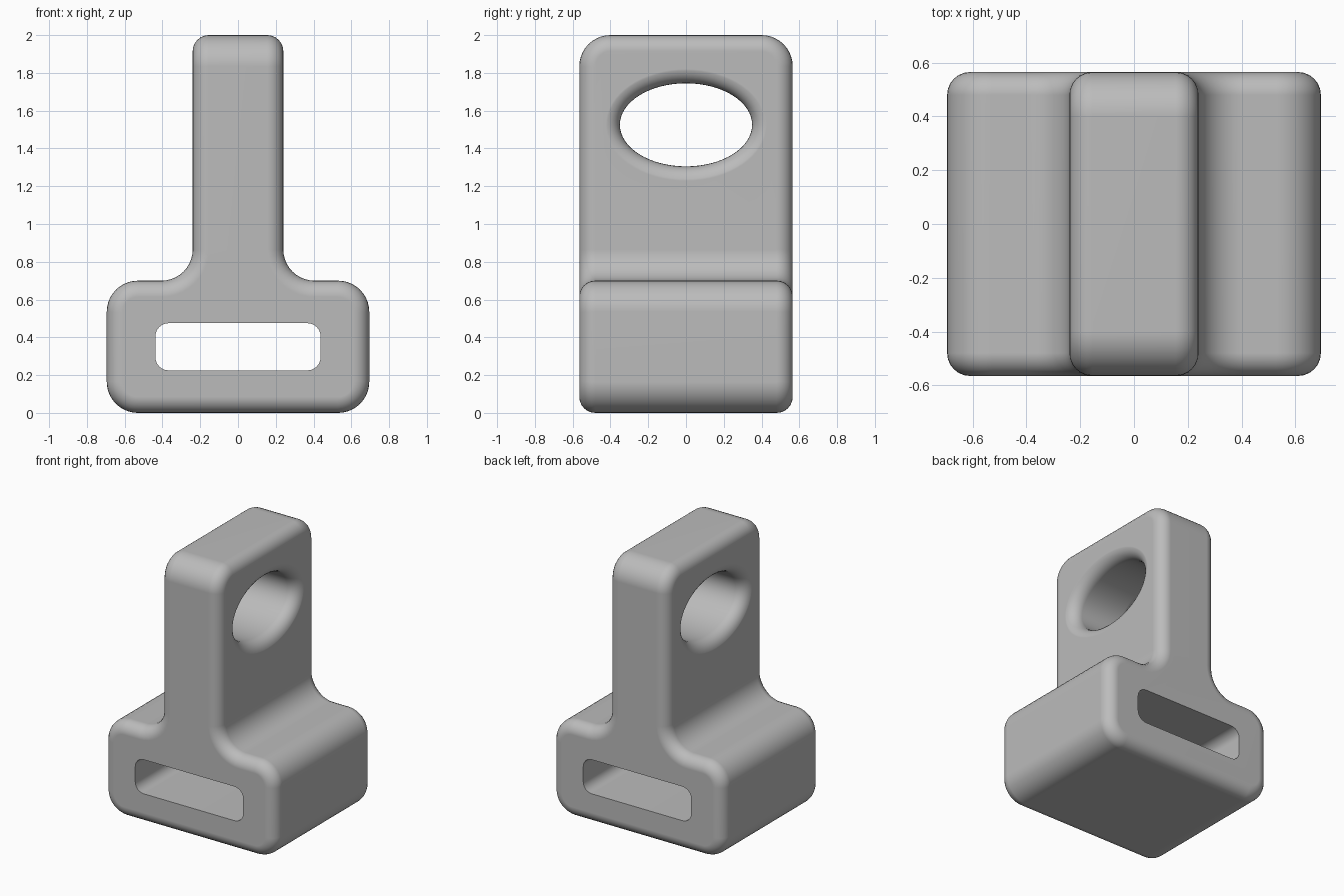
import bpy, bmesh, math

cube = bpy.data.objects.get("Cube")
if cube:
    bpy.data.objects.remove(cube, do_unlink=True)

HALF_DEPTH = 0.565   # along y
HALF_BASE = 0.695    # base half width
HALF_STEM = 0.24     # stem half width
CORNER = 0.165       # large corner radius
EDGE = 0.085         # small edge radius

grey = bpy.data.materials.new("light grey")
grey.use_nodes = True
colour = (0.5, 0.5, 0.5, 1)
grey.diffuse_color = colour
grey.node_tree.nodes["Principled BSDF"].inputs["Base Color"].default_value = colour


def make_object(name, bm):
    bmesh.ops.recalc_face_normals(bm, faces=bm.faces[:])
    mesh = bpy.data.meshes.new(name)
    bm.to_mesh(mesh)
    bm.free()
    obj = bpy.data.objects.new(name, mesh)
    mesh.materials.append(grey)
    bpy.context.collection.objects.link(obj)
    return obj


def bevel(bm, edges, radius, segments):
    bmesh.ops.bevel(bm, geom=edges, offset=radius, offset_type='OFFSET',
                    segments=segments, profile=0.5, affect='EDGES',
                    clamp_overlap=False)


def along(edge, axis):
    a, b = edge.verts
    return abs((a.co - b.co).normalized()[axis]) > 0.99


# T-shaped prism
def build_body():
    bm = bmesh.new()
    right = [(HALF_BASE, 0), (HALF_BASE, 0.7), (HALF_STEM, 0.7), (HALF_STEM, 2)]
    outline = right + [(-x, z) for x, z in reversed(right)]
    face = bm.faces.new([bm.verts.new((x, -HALF_DEPTH, z)) for x, z in outline])
    ext = bmesh.ops.extrude_face_region(bm, geom=[face])
    moved = [v for v in ext["geom"] if isinstance(v, bmesh.types.BMVert)]
    bmesh.ops.translate(bm, verts=moved, vec=(0, 2 * HALF_DEPTH, 0))
    bmesh.ops.recalc_face_normals(bm, faces=bm.faces[:])
    # Large rounds: base corners, inner fillets, front and back of the top
    top = [e for e in bm.edges if min(v.co.z for v in e.verts) > 1.9]
    large = [e for e in bm.edges if along(e, 1) and e not in top]
    large += [e for e in top if along(e, 0)]
    bevel(bm, large, CORNER, 10)
    # Small rounds on every edge that is still sharp
    bm.normal_update()
    sharp = [e for e in bm.edges
             if len(e.link_faces) == 2 and e.calc_face_angle() > math.radians(60)]
    bevel(bm, sharp, EDGE, 6)
    return make_object("bracket_body", bm)


# Rounded strap slot running front to back
def build_slot():
    bm = bmesh.new()
    bmesh.ops.create_cube(bm, size=1)
    bmesh.ops.scale(bm, vec=(0.875, 2, 0.25), verts=bm.verts[:])
    bmesh.ops.translate(bm, vec=(0, 0, 0.35), verts=bm.verts[:])
    bevel(bm, [e for e in bm.edges if along(e, 1)], 0.07, 6)
    return make_object("slot_cutter", bm)


# Oval eye running side to side, with flared rims
def build_eye():
    bm = bmesh.new()
    steps, sides = 7, 64
    flare = [(HALF_STEM - EDGE + 0.001 + EDGE * math.sin(t), EDGE * (1 - math.cos(t)))
             for t in (math.pi / 2 * i / steps for i in range(steps + 1))]
    flare.append((0.32, EDGE))
    profile = [(-x, grow) for x, grow in reversed(flare)] + flare
    rings = []
    for x, grow in profile:
        angles = [2 * math.pi * i / sides for i in range(sides)]
        rings.append([bm.verts.new((x, (0.35 + grow) * math.cos(a),
                                    1.525 + (0.22 + grow) * math.sin(a)))
                      for a in angles])
    for r0, r1 in zip(rings, rings[1:]):
        for i in range(sides):
            j = (i + 1) % sides
            bm.faces.new((r0[i], r0[j], r1[j], r1[i]))
    bm.faces.new(rings[0])
    bm.faces.new(rings[-1])
    return make_object("eye_cutter", bm)


body = build_body()
bpy.ops.object.select_all(action='DESELECT')
bpy.context.view_layer.objects.active = body
body.select_set(True)

for cutter in (build_slot(), build_eye()):
    cutter.hide_render = True
    mod = body.modifiers.new("cut", 'BOOLEAN')
    mod.operation = 'DIFFERENCE'
    mod.solver = 'EXACT'
    mod.object = cutter
    bpy.ops.object.modifier_apply(modifier=mod.name)
    bpy.data.objects.remove(cutter, do_unlink=True)

# Smooth rounds with flat faces kept flat
bpy.ops.object.shade_smooth_by_angle(angle=math.radians(35))
weighted = body.modifiers.new("flat_faces", 'WEIGHTED_NORMAL')
weighted.keep_sharp = True
